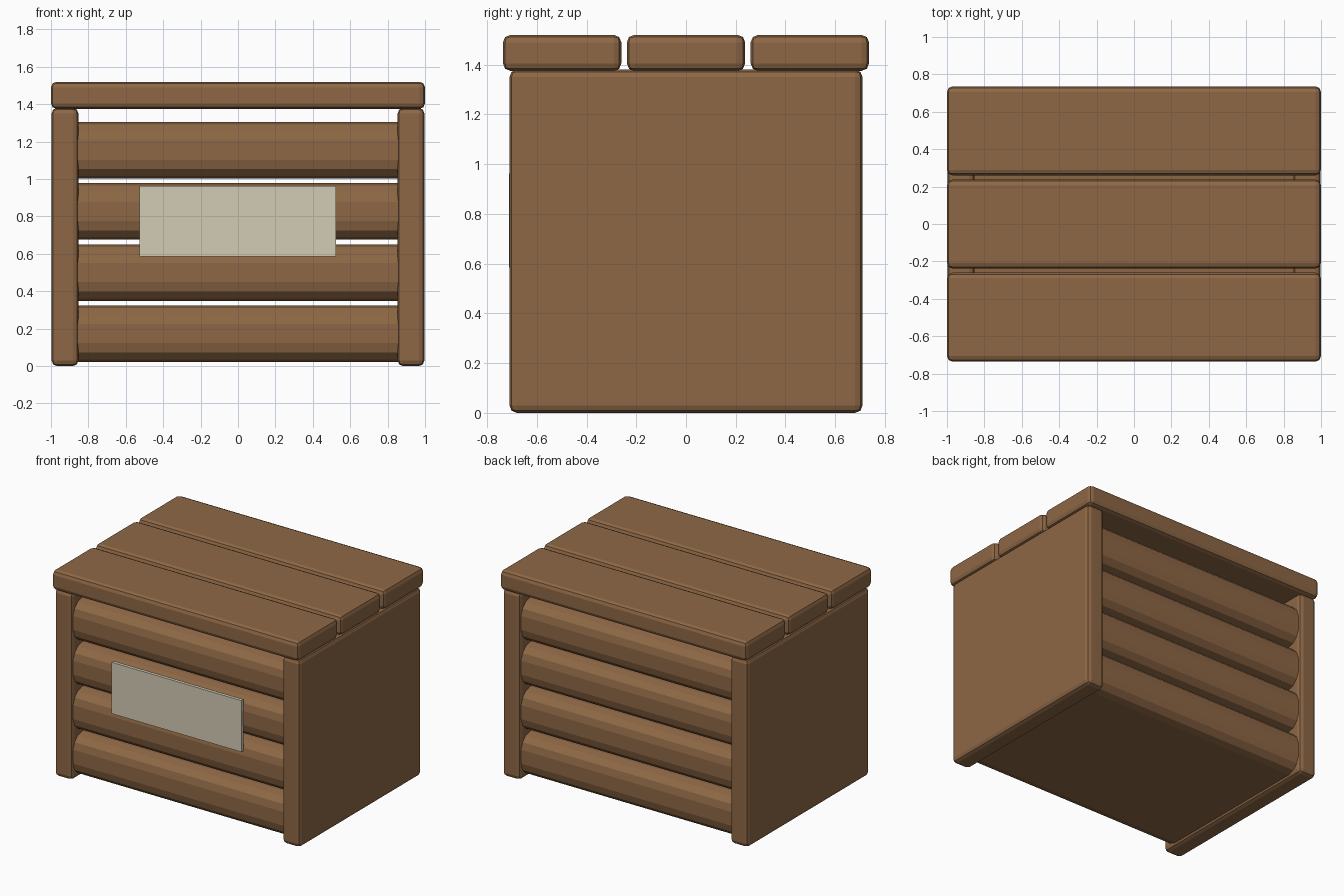
import bpy, bmesh, math

if "Cube" in bpy.data.objects:
    bpy.data.objects.remove(bpy.data.objects["Cube"])


def material(name, rgb):
    m = bpy.data.materials.new(name)
    m.diffuse_color = (*rgb, 1)
    m.use_nodes = True
    m.node_tree.nodes["Principled BSDF"].inputs["Base Color"].default_value = m.diffuse_color
    return m


WOOD = material("brown wood", (0.27, 0.137, 0.06))
PAPER = material("pale cream", (0.65, 0.60, 0.46))


def finish(name, bm, mat):
    bmesh.ops.recalc_face_normals(bm, faces=bm.faces)
    mesh = bpy.data.meshes.new(name)
    bm.to_mesh(mesh)
    bm.free()
    mesh.materials.append(mat)
    ob = bpy.data.objects.new(name, mesh)
    bpy.context.collection.objects.link(ob)
    return ob


def board(name, x, y, z, mat, radius=0.0, segments=2, long_only=False):
    """Box between (min, max) ranges with rounded edges (optionally only those along x)."""
    bm = bmesh.new()
    bmesh.ops.create_cube(bm, size=1)
    for v in bm.verts:
        for i, (lo, hi) in enumerate((x, y, z)):
            v.co[i] = lo if v.co[i] < 0 else hi
    if radius:
        edges = [e for e in bm.edges
                 if not long_only or abs(e.verts[0].co.x - e.verts[1].co.x) > 0.1]
        bmesh.ops.bevel(bm, geom=edges, offset=radius, segments=segments,
                        profile=0.5, affect='EDGES', clamp_overlap=True)
    return finish(name, bm, mat)


# Solid end panels
for side, x in (("left", (-0.997, -0.853)), ("right", (0.853, 0.997))):
    board(side + "_end_panel", x, (-0.71, 0.71), (0, 1.38), WOOD, 0.03)

# Stacked rounded wall planks with see-through gaps
for i in range(4):
    z = 0.022 + i * 0.327
    board(f"wall_plank_{i + 1}", (-0.87, 0.87), (-0.69, 0.69), (z, z + 0.302),
          WOOD, 0.1, 3, long_only=True)

# Lid planks
for i in range(3):
    y = (i - 1) * 0.498
    board(f"lid_plank_{i + 1}", (-1, 1), (y - 0.238, y + 0.238), (1.375, 1.52), WOOD, 0.03)

# Front label plate
board("label_plate", (-0.527, 0.525), (-0.712, -0.688), (0.585, 0.962), PAPER)
